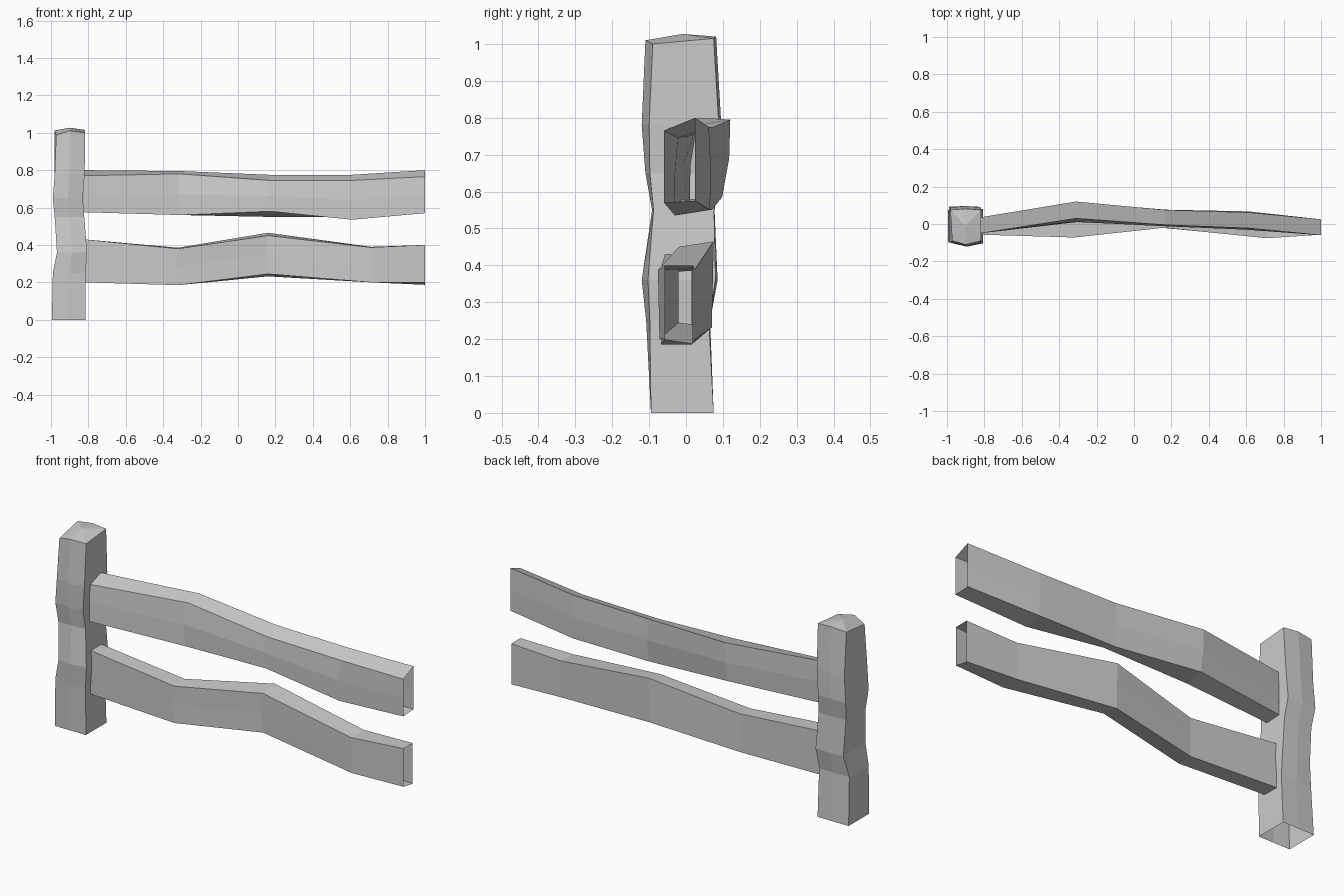
import bpy, bmesh


def loft(name, rings, cap_point=None):
    """Skin a list of equal-sized vertex rings; optional fan to a cap point."""
    bm = bmesh.new()
    rows = [[bm.verts.new(p) for p in ring] for ring in rings]
    n = len(rows[0])
    for a, b in zip(rows, rows[1:]):
        for i in range(n):
            j = (i + 1) % n
            bm.faces.new((a[i], a[j], b[j], b[i]))
    if cap_point:
        tip = bm.verts.new(cap_point)
        for i in range(n):
            bm.faces.new((rows[-1][i], rows[-1][(i + 1) % n], tip))
    bmesh.ops.recalc_face_normals(bm, faces=bm.faces)
    me = bpy.data.meshes.new(name)
    bm.to_mesh(me)
    bm.free()
    ob = bpy.data.objects.new(name, me)
    bpy.context.collection.objects.link(ob)
    return ob


# Post: z, left x, right x, front y, back y, bulge of the front centre line
post = [
    (0.00, -0.995, -0.815, -0.095, 0.075, 0.0),
    (0.25, -0.990, -0.815, -0.098, 0.062, 0.01),
    (0.36, -0.968, -0.807, -0.103, 0.080, 0.017),
    (0.55, -0.980, -0.822, -0.088, 0.076, 0.004),
    (0.65, -0.990, -0.830, -0.098, 0.092, 0.012),
    (0.78, -0.980, -0.820, -0.100, 0.089, 0.02),
    (1.00, -0.982, -0.817, -0.090, 0.075, 0.02),
]
rings = []
for z, l, r, f, b, k in post:
    m = (l + r) / 2
    t = 1 if z == 1.0 else 0
    rings.append([(l + 0.01 * t, f, z - 0.012 * t), (m, f - k, z + 0.01 * t),
                  (r, f, z), (r, b, z + 0.015 * t),
                  (m, b + k / 3, z + 0.02 * t), (l, b, z + 0.012 * t)])
loft("post", rings, (-0.90, -0.01, 1.027))


# Rails: x, front (y top, z top, y bottom, z bottom), back (same order)
def rail(name, stations):
    rings = []
    for x, fy, fz, gy, gz, by, bz, cy, cz, bulge in stations:
        rings.append([(x, fy, fz), (x - 0.015 if abs(x) < 0.7 else x,
                                    (fy + gy) / 2 - bulge, (fz + gz) / 2),
                      (x, gy, gz), (x, cy, cz),
                      (x, (by + cy) / 2 + bulge, (bz + cz) / 2), (x, by, bz)])
    return loft(name, rings)


rail("upper_rail", [
    (-0.825, -0.050, 0.77, -0.050, 0.575, 0.035, 0.80, 0.035, 0.58, 0.0),
    (-0.31, 0.030, 0.78, 0.010, 0.560, 0.120, 0.795, 0.098, 0.585, 0.008),
    (0.17, -0.005, 0.745, -0.010, 0.580, 0.075, 0.775, 0.070, 0.55, 0.004),
    (0.61, -0.022, 0.745, -0.030, 0.535, 0.062, 0.775, 0.065, 0.55, 0.004),
    (1.00, -0.060, 0.765, -0.060, 0.570, 0.025, 0.80, 0.025, 0.575, 0.0),
])
rail("lower_rail", [
    (-0.825, -0.057, 0.43, -0.055, 0.20, 0.030, 0.43, 0.030, 0.20, 0.0),
    (-0.32, -0.072, 0.38, -0.068, 0.185, 0.015, 0.385, 0.015, 0.185, 0.0),
    (0.16, -0.020, 0.45, -0.020, 0.245, 0.075, 0.465, 0.070, 0.232, 0.0),
    (0.71, -0.076, 0.387, -0.072, 0.20, 0.025, 0.39, 0.025, 0.20, 0.0),
    (1.00, -0.057, 0.40, -0.057, 0.20, 0.018, 0.40, 0.018, 0.187, 0.0),
])
